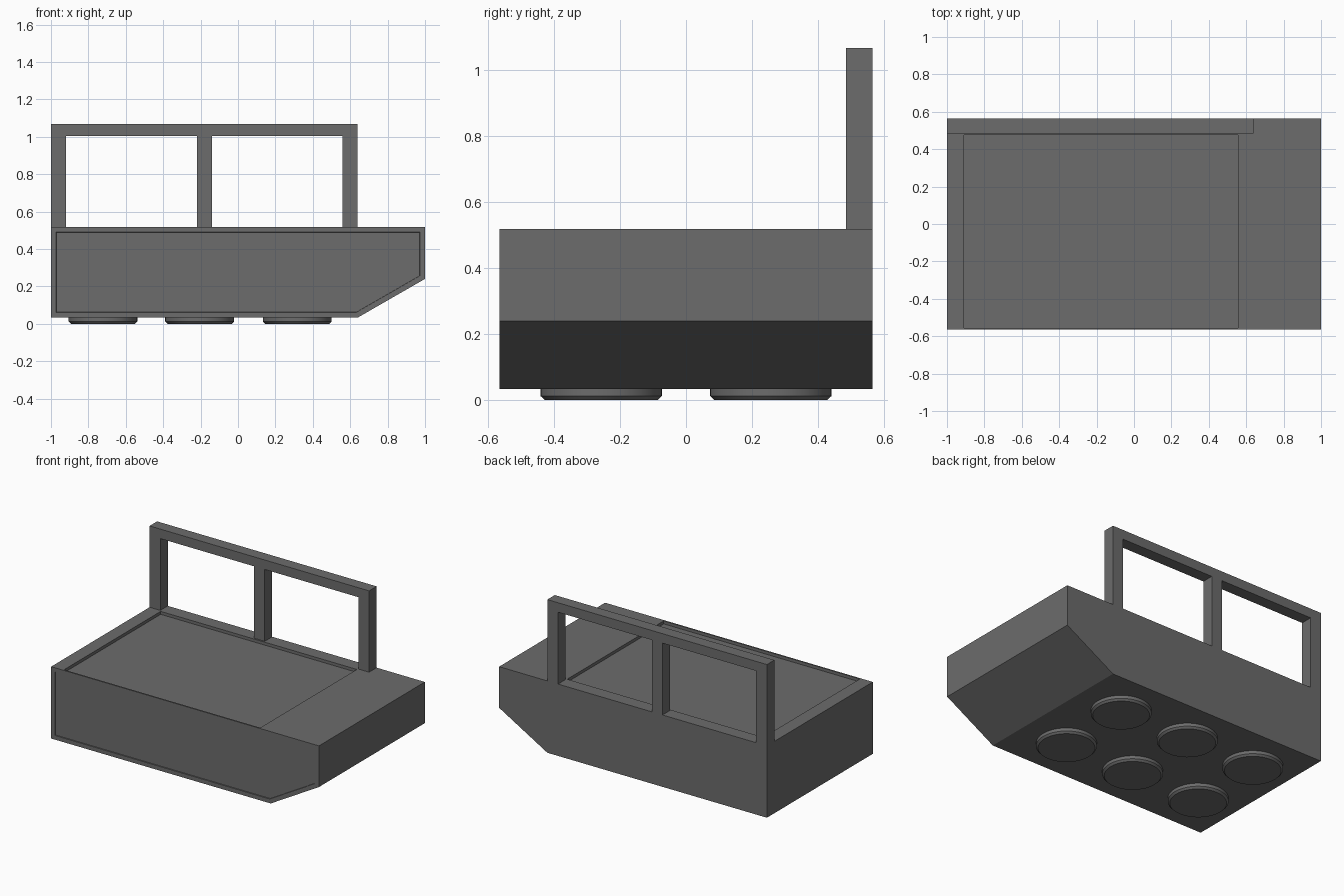
import bpy, bmesh, math
from mathutils import Matrix

if "Cube" in bpy.data.objects:
    bpy.data.objects.remove(bpy.data.objects["Cube"])

HALF_Y = 0.565
BASE_Z, DECK_Z, TOP_Z = 0.033, 0.518, 1.067

dark = bpy.data.materials.new("dark_grey")
dark.diffuse_color = (0.15, 0.15, 0.15, 1)
dark.use_nodes = True
dark.node_tree.nodes["Principled BSDF"].inputs["Base Color"].default_value = dark.diffuse_color


def finish(name, bm):
    bmesh.ops.recalc_face_normals(bm, faces=bm.faces)
    me = bpy.data.meshes.new(name)
    bm.to_mesh(me)
    bm.free()
    me.materials.append(dark)
    ob = bpy.data.objects.new(name, me)
    bpy.context.collection.objects.link(ob)
    return ob


def extrude_profile(points, y0, y1):
    """Closed x-z outline extruded along y."""
    bm = bmesh.new()
    face = bm.faces.new([bm.verts.new((x, y0, z)) for x, z in points])
    ext = bmesh.ops.extrude_face_region(bm, geom=[face])
    moved = [v for v in ext["geom"] if isinstance(v, bmesh.types.BMVert)]
    bmesh.ops.translate(bm, verts=moved, vec=(0, y1 - y0, 0))
    bmesh.ops.recalc_face_normals(bm, faces=bm.faces)
    return bm


def rect(x0, x1, z0, z1):
    return [(x0, z0), (x1, z0), (x1, z1), (x0, z1)]


# Body with a sloped nose; front face gets a flat rim and a sharp shallow step
bm = extrude_profile([(-1, BASE_Z), (0.64, BASE_Z), (1, 0.24), (1, DECK_Z), (-1, DECK_Z)],
                     -HALF_Y, HALF_Y)
front = [f for f in bm.faces if f.normal.y < -0.9]
bmesh.ops.inset_region(bm, faces=front, thickness=0.028, use_even_offset=True)
bmesh.ops.inset_region(bm, faces=front, thickness=0.001, depth=-0.006, use_even_offset=True)
body = finish("body", bm)

# Shallow tray sunk into the deck
cutter = finish("deck_cutter", extrude_profile(rect(-0.91, 0.555, DECK_Z - 0.02, 0.7), -0.555, 0.475))
cutter.hide_render = True
mod = body.modifiers.new("tray", "BOOLEAN")
mod.operation, mod.object, mod.solver = "DIFFERENCE", cutter, "EXACT"
bpy.context.view_layer.objects.active = body
bpy.ops.object.modifier_apply(modifier=mod.name)
bpy.data.objects.remove(cutter)

# Rear rail: one comb-shaped outline with three posts
w, bar = 0.08, 1.003
outline = [(-1, TOP_Z), (-1, DECK_Z), (-1 + w, DECK_Z), (-1 + w, bar),
           (-0.22, bar), (-0.22, DECK_Z), (-0.14, DECK_Z), (-0.14, bar),
           (0.56, bar), (0.56, DECK_Z), (0.64, DECK_Z), (0.64, TOP_Z)]
finish("rear_rail", extrude_profile(outline, HALF_Y - w, HALF_Y))

# Six round feet with a chamfered lower edge
for i, x in enumerate((-0.722, -0.205, 0.317)):
    for side, y in (("front", -0.257), ("back", 0.257)):
        bm = bmesh.new()
        bmesh.ops.create_cone(bm, cap_ends=True, segments=48, radius1=0.184, radius2=0.184,
                              depth=BASE_Z, matrix=Matrix.Translation((x, y, BASE_Z / 2)))
        rim = [e for e in bm.edges if all(v.co.z < 0.001 for v in e.verts)]
        bmesh.ops.bevel(bm, geom=rim, offset=0.012, segments=1, affect="EDGES", profile=0.5)
        foot = finish(f"{side}_foot_{i + 1}", bm)
        bpy.ops.object.select_all(action="DESELECT")
        foot.select_set(True)
        bpy.context.view_layer.objects.active = foot
        bpy.ops.object.shade_smooth_by_angle(angle=math.radians(30))
